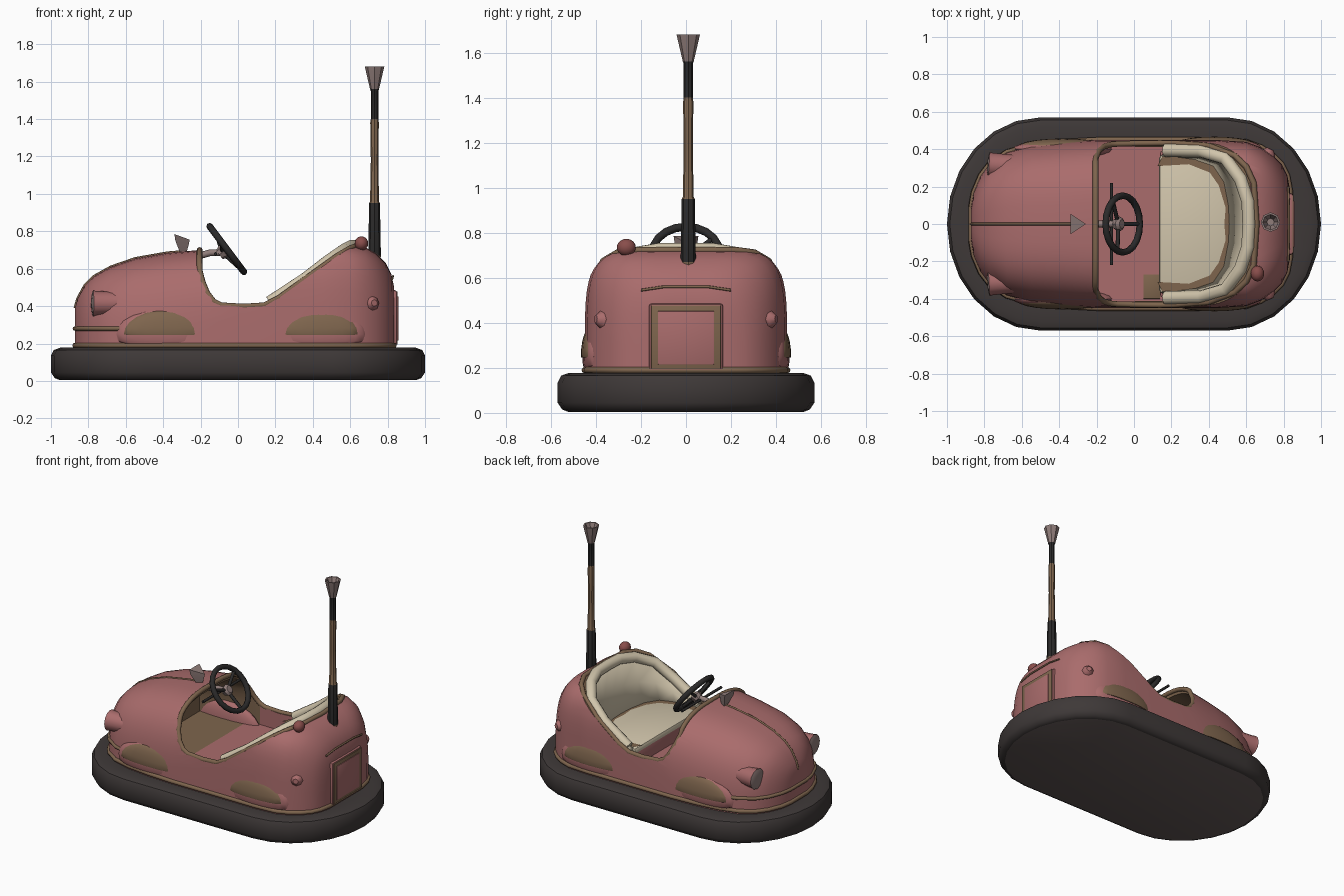
import bpy, bmesh, math
from mathutils import Vector

old = bpy.data.objects.get("Cube")
if old:
    bpy.data.objects.remove(old, do_unlink=True)


def material(name, r, g, b):
    m = bpy.data.materials.new(name)
    m.use_nodes = True
    m.diffuse_color = (r, g, b, 1)
    m.node_tree.nodes["Principled BSDF"].inputs["Base Color"].default_value = (r, g, b, 1)
    return m


PINK = material("faded pink paint", .40, .15, .15)
BROWN = material("rusty brown", .21, .13, .075)
RUBBER = material("dark rubber", .048, .04, .039)
UNDER = material("dusty underside", .125, .098, .095)
BLACK = material("black metal", .024, .023, .023)
CREAM = material("cream upholstery", .64, .56, .41)
GREY = material("dull grey metal", .28, .205, .195)
RED = material("dark red knob", .25, .075, .07)


def finish(name, mesh, mats, rule=None, angle=40):
    ob = bpy.data.objects.new(name, mesh)
    bpy.context.collection.objects.link(ob)
    mesh.materials.clear()
    for m in mats:
        mesh.materials.append(m)
    for p in mesh.polygons:
        p.material_index = rule(p) if rule else 0
    mesh.shade_smooth()
    mesh.set_sharp_from_angle(angle=math.radians(angle))
    return ob


def loft(name, rings, mats, rule=None, caps=True, closed=True):
    bm = bmesh.new()
    rows = [[bm.verts.new(p) for p in ring] for ring in rings]
    n = len(rows[0])
    for a, b in zip(rows, rows[1:]):
        for i in range(n if closed else n - 1):
            j = (i + 1) % n
            bm.faces.new((a[i], a[j], b[j], b[i]))
    if caps:
        bm.faces.new(rows[0])
        bm.faces.new(rows[-1])
    bmesh.ops.recalc_face_normals(bm, faces=bm.faces)
    me = bpy.data.meshes.new(name)
    bm.to_mesh(me)
    bm.free()
    return finish(name, me, mats, rule)


def tube(name, pts, r, mat, cyclic=False, sides=2):
    cu = bpy.data.curves.new(name, "CURVE")
    cu.dimensions = "3D"
    cu.bevel_depth, cu.bevel_resolution, cu.use_fill_caps = r, sides, True
    sp = cu.splines.new("POLY")
    sp.points.add(len(pts) - 1)
    for p, co in zip(sp.points, pts):
        p.co = (*co, 1)
    sp.use_cyclic_u = cyclic
    tmp = bpy.data.objects.new(name, cu)
    me = bpy.data.meshes.new_from_object(tmp)
    bpy.data.objects.remove(tmp)
    return finish(name, me, [mat], angle=60)


def lathe(name, start, axis, profile, mats, rule=None, n=12):
    """Rings of (distance along axis, radius)."""
    q = Vector(axis).to_track_quat("Z", "Y")
    rings = [[Vector(start) + q @ Vector((r * math.cos(2 * math.pi * k / n), r * math.sin(2 * math.pi * k / n), d))
              for k in range(n)] for d, r in profile]
    return loft(name, rings, mats, rule)


def box(name, lo, hi, mat, bevel=0.01):
    bm = bmesh.new()
    bmesh.ops.create_cube(bm, size=1)
    for v in bm.verts:
        v.co = [(a + b) / 2 + c * (b - a) for a, b, c in zip(lo, hi, v.co)]
    bmesh.ops.bevel(bm, geom=bm.edges, offset=bevel, segments=2, affect="EDGES", profile=.5)
    me = bpy.data.meshes.new(name)
    bm.to_mesh(me)
    bm.free()
    return finish(name, me, [mat])


def ball(name, c, radii, mat, floor=None):
    bm = bmesh.new()
    bmesh.ops.create_uvsphere(bm, u_segments=20, v_segments=12, radius=1)
    for v in bm.verts:
        v.co = [a + b * r for a, b, r in zip(c, v.co, radii)]
        if floor is not None:
            v.co.z = max(v.co.z, floor)
    me = bpy.data.meshes.new(name)
    bm.to_mesh(me)
    bm.free()
    return finish(name, me, [mat])


def mirrored(path):
    return path + [(x, -y, z) for x, y, z in reversed(path) if abs(y) > 1e-4]


# Bumper ring with closed underside
def bumper_ring(z, inset, n=12):
    pts = []
    for side in (1, -1):
        for k in range(n + 1):
            t = -math.pi / 2 + math.pi * k / n
            pts.append((side * (.5 + (.5 - inset) * math.cos(t)), side * (.57 - inset) * math.sin(t), z))
    return pts


loft("bumper", [bumper_ring(*s) for s in
                ((.005, .045), (.015, .02), (.045, 0), (.135, 0), (.165, .015), (.178, .05), (.17, .13))],
     [RUBBER, UNDER], lambda p: int(p.normal.z < -.95))

# Body shell: x, half width, height, roundness
BASE = .16
STATIONS = [(-.872, .09, .39, 3), (-.858, .17, .44, 3), (-.82, .26, .51, 3), (-.77, .325, .56, 3),
            (-.68, .385, .61, 3), (-.55, .42, .655, 3), (-.38, .44, .685, 3), (-.2, .45, .70, 3.2),
            (0, .45, .71, 4), (.2, .45, .72, 5), (.45, .45, .73, 5.5), (.6, .44, .73, 5.5),
            (.68, .41, .715, 5), (.74, .37, .68, 4.5), (.79, .32, .63, 4), (.82, .26, .57, 4), (.835, .18, .5, 4)]


def at(x):
    for a, b in zip(STATIONS, STATIONS[1:]):
        if x <= b[0]:
            f = max(0, (x - a[0]) / (b[0] - a[0]))
            return [p + (q - p) * f for p, q in zip(a, b)]
    return STATIONS[-1]


def surface_y(x, z):
    _, w, h, n = at(x)
    u = min(1, max(0, (z - BASE) / (h - BASE)))
    return w * (1 - u ** n) ** (1 / n)


def section(x, w, h, n, base=BASE, count=28):
    pts = []
    for k in range(count + 1):
        t = math.pi * k / count
        c, s = math.cos(t), max(0, math.sin(t))
        pts.append((x, math.copysign(w * abs(c) ** (2 / n), c), base + (h - base) * s ** (2 / n)))
    return pts


body = loft("body_shell", [section(*s) for s in STATIONS], [PINK, BROWN])

# Cockpit cavity (rusty under the hood) and side opening
CAVITY = [(-.55, .36, .60, 3), (-.38, .40, .645, 3), (-.21, .415, .665, 3.2), (-.12, .415, .9, 5),
          (.3, .41, .9, 5), (.45, .385, .9, 5), (.54, .33, .9, 5), (.6, .22, .9, 5), (.62, .1, .9, 5)]
cavity = loft("cavity_cutter", [section(*s, base=.28) for s in CAVITY], [PINK, BROWN],
              lambda p: int(p.center.x < (-.2 if p.normal.z < -.8 else -.1)))
RIM = [(-.205, .59), (-.19, .53), (-.165, .47), (-.13, .425), (-.09, .405), (.03, .398), (.14, .405),
       (.22, .445), (.4, .575), (.54, .675), (.6, .71)]
outline = [(-.205, 1)] + RIM + [(.65, .74), (.65, 1)]
opening = loft("opening_cutter", [[(x, y, z) for x, z in outline] for y in (-.6, .6)], [PINK, BROWN], lambda p: 1)
bpy.context.view_layer.objects.active = body
for cutter in (cavity, opening):
    cutter.hide_render = True
    mod = body.modifiers.new("cut", "BOOLEAN")
    mod.operation, mod.solver, mod.object = "DIFFERENCE", "EXACT", cutter
    bpy.ops.object.modifier_apply(modifier=mod.name)
    bpy.data.objects.remove(cutter, do_unlink=True)
body.data.set_sharp_from_angle(angle=math.radians(40))
box("worn_floor_patch", (.05, -.40, .278), (.14, -.27, .286), BROWN, .002)

# Rusty trims
arch = [p for p in section(*at(-.205)) if p[2] > .6 and p[1] >= -1e-4]
side = [(x, surface_y(x, z) - .015, z) for x, z in RIM]
rear = [(.64, .22, .722), (.655, 0, .722)]
tube("cockpit_trim", mirrored(arch[::-1] + side + rear), .016, BROWN, True)
tube("base_trim", mirrored([(s[0], s[1], .19) for s in STATIONS]), .014, BROWN, True)
nose = [(s[0], surface_y(s[0], .28) + .003, .28) for s in reversed(STATIONS) if s[0] < -.5]
tube("nose_trim", mirrored(nose), .012, BROWN)
tube("hood_seam", [(s[0], 0, s[2]) for s in STATIONS if s[0] < -.35] + [(-.3, 0, .692)], .007, BROWN)

# Fenders, headlights and rear lamps
for s, label in ((1, "left"), (-1, "right")):
    for where, x, y, w in (("front", -.38, .400, .27), ("rear", .43, .410, .25)):
        ball(f"{where}_fender_{label}", (x, s * y, .25), (w, .05, .14), PINK, .2)
        ball(f"{where}_worn_arch_{label}", (x, s * (y + .014), .25), (w - .03, .043, .13), BROWN, .245)
    lathe(f"headlight_{label}", (-.6, s * .305, .415), (-1, s * .06, 0),
          [(0, .06), (.16, .066), (.175, .07), (.18, .058), (.184, .03)], [PINK, GREY],
          lambda p: int(p.center.x < -.773))
    lathe(f"rear_lamp_{label}", (.69, s * .315, .41), (.45, s, .08),
          [(0, .045), (.05, .045), (.075, .037), (.095, .018)], [PINK], n=8)

# Rear hatch
box("rear_hatch", (.74, -.165, .185), (.85, .165, .485), PINK, .012)
box("rear_hatch_frame", (.846, -.155, .195), (.854, .155, .478), BROWN, .003)
box("rear_hatch_panel", (.85, -.125, .215), (.858, .125, .452), PINK, .003)
tube("rear_crease", [(.824, -.2, .545), (.828, -.1, .56), (.828, .1, .56), (.824, .2, .545)], .006, BROWN)

# Seat
box("seat_base", (.14, -.39, .25), (.5, .39, .375), PINK, .01)
box("seat_cushion", (.135, -.37, .36), (.53, .37, .405), CREAM, .018)
low = mirrored([(.15, .36, .395), (.33, .355, .395), (.43, .32, .395), (.49, .23, .395), (.515, .1, .395), (.52, 0, .395)])
top = mirrored([(.17, .395, .42), (.36, .39, .545), (.49, .35, .645), (.57, .24, .70), (.61, .12, .72), (.615, 0, .72)])
mid = [tuple((a + b) / 2 + d for a, b, d in zip(p, q, (.012, 0, -.01))) for p, q in zip(low, top)]
back = loft("seat_back", [low, mid, top], [CREAM], caps=False, closed=False)
thick = back.modifiers.new("padding", "SOLIDIFY")
thick.thickness, thick.offset = .03, 0
tube("seat_bolster", top, .036, CREAM, sides=3)
worn = [(x - .025 - .012 * (i % 2), y * (.86 + .04 * (i % 2)), .409) for i, (x, y, z) in enumerate(low)]
loft("worn_seat_edge", [[(x, y, .409) for x, y, z in low], worn], [BROWN], caps=False, closed=False)

# Steering wheel
centre, tilt = Vector((-.06, 0, .705)), Vector((.8, 0, .6))
up = Vector((-.6, 0, .8))
ring = [centre + .152 * (up * math.cos(a) + Vector((0, 1, 0)) * math.sin(a))
        for a in (2 * math.pi * k / 20 for k in range(20))]
tube("steering_wheel", ring, .018, BLACK, True)
hub = centre - tilt * .03
for k in range(3):
    tube(f"wheel_spoke_{k + 1}", [hub, ring[(k * 20 // 3 + 10) % 20]], .011, BLACK)
lathe("wheel_hub", hub - tilt * .02, tilt, [(0, .03), (.03, .04), (.045, .025)], [GREY], n=8)
tube("steering_column", [(-.22, 0, .665), (-.15, 0, .685), hub], .018, GREY)
tube("dash_lever", [(-.12, -.22, .68), (-.12, .22, .68)], .009, BLACK)

# Three-sided hood ornament and rear knob
loft("hood_ornament", [[(-.31, .02, .685), (-.31, -.02, .685), (-.275, 0, .685)],
                       [(-.335, .05, .75), (-.335, -.05, .75), (-.262, 0, .735)],
                       [(-.34, .055, .785), (-.34, -.055, .785), (-.258, 0, .755)]], [GREY])
ball("rear_knob", (.66, -.265, .735), (.036, .042, .038), RED)
tube("rear_knob_stem", [(.66, -.26, .68), (.66, -.26, .73)], .016, BROWN)


# Power pole with flared tip
def pole_colour(p):
    z = p.center.z
    return 0 if z < .66 or .95 < z < 1.39 else 2 if z > 1.555 else 1


lathe("power_pole", (.73, .01, .58), (0, 0, 1),
      [(0, .02), (.05, .03), (.09, .034), (.37, .029), (.38, .024), (.60, .02), (.80, .023), (.82, .02),
       (.97, .02), (.98, .024), (1.10, .052), (1.10, .042), (1.04, .02)],
      [BROWN, BLACK, GREY], pole_colour, n=8)
